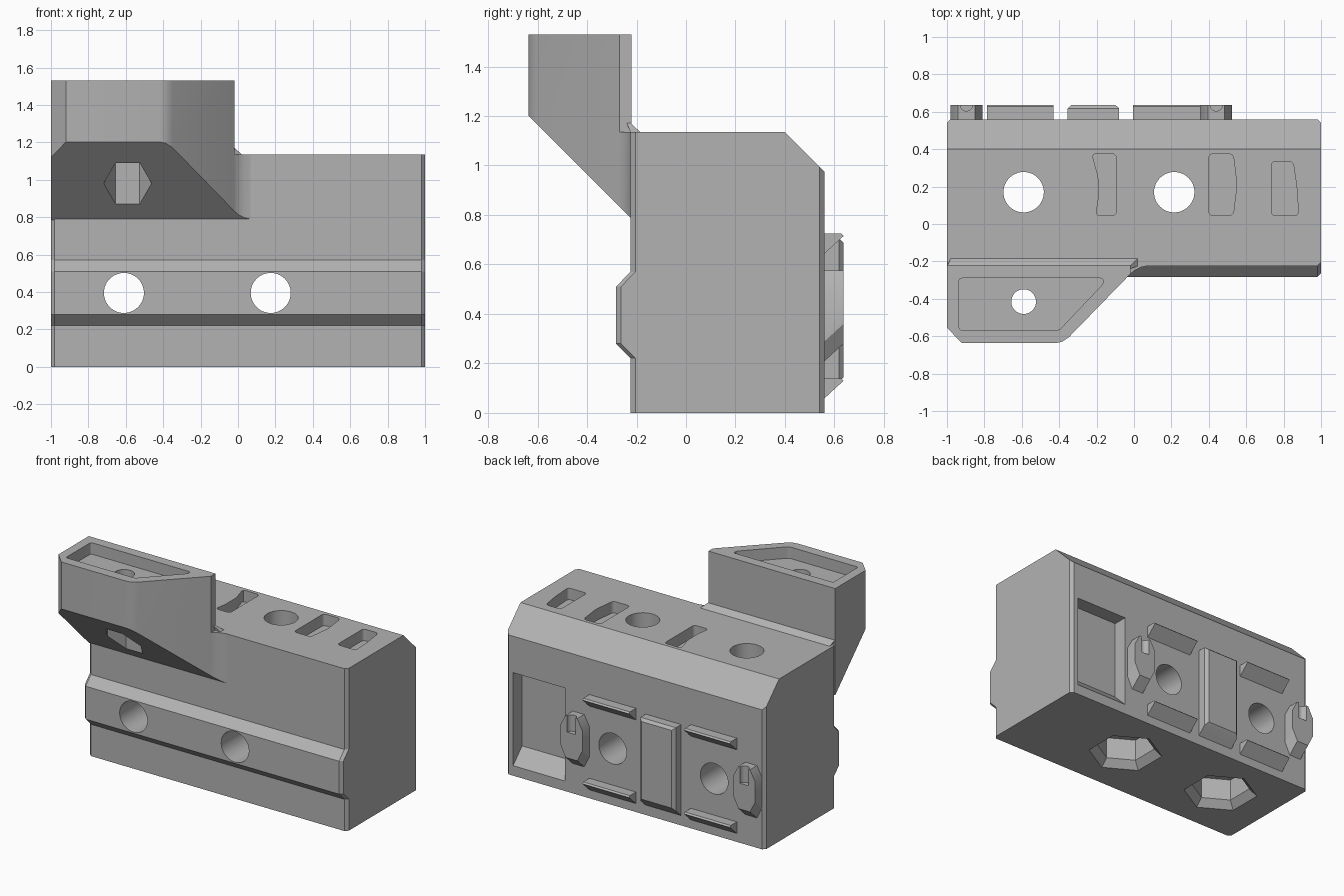
import bpy, bmesh, math
from mathutils import Vector

if "Cube" in bpy.data.objects:
    bpy.data.objects.remove(bpy.data.objects["Cube"])

GREY = (0.45, 0.45, 0.45, 1)
mat = bpy.data.materials.new("plain grey")
mat.use_nodes = True
mat.diffuse_color = GREY
mat.node_tree.nodes["Principled BSDF"].inputs["Base Color"].default_value = GREY


def loft(name, rings):
    """Closed solid through rings of equal point count."""
    bm = bmesh.new()
    loops = [[bm.verts.new(p) for p in ring] for ring in rings]
    n = len(loops[0])
    for a, b in zip(loops, loops[1:]):
        for i in range(n):
            j = (i + 1) % n
            bm.faces.new((a[i], a[j], b[j], b[i]))
    bm.faces.new(loops[0])
    bm.faces.new(loops[-1])
    bmesh.ops.recalc_face_normals(bm, faces=bm.faces)
    me = bpy.data.meshes.new(name)
    bm.to_mesh(me)
    bm.free()
    me.materials.append(mat)
    ob = bpy.data.objects.new(name, me)
    bpy.context.collection.objects.link(ob)
    return ob


def prism_z(name, pts, z0, z1):
    return loft(name, [[(x, y, z) for x, y in pts] for z in (z0, z1)])


def prism_x(name, pts, x0, x1):
    return loft(name, [[(x, y, z) for y, z in pts] for x in (x0, x1)])


def circle(cx, cy, r, n=48, turn=0.0):
    angles = [turn + math.tau * i / n for i in range(n)]
    return [(cx + r * math.cos(a), cy + r * math.sin(a)) for a in angles]


def rounded(pts, r, steps=4):
    """Round the corners of a polygon with short curves."""
    out = []
    for i, p in enumerate(pts):
        p = Vector(p)
        a = p + (Vector(pts[i - 1]) - p).normalized() * r
        b = p + (Vector(pts[(i + 1) % len(pts)]) - p).normalized() * r
        for k in range(steps + 1):
            t = k / steps
            q = a * (1 - t) ** 2 + p * 2 * t * (1 - t) + b * t * t
            out.append((q.x, q.y))
    return out


def cut(target, cutter):
    mod = target.modifiers.new("cut", "BOOLEAN")
    mod.operation, mod.solver, mod.object = "DIFFERENCE", "EXACT", cutter
    bpy.context.view_layer.objects.active = target
    bpy.ops.object.modifier_apply(modifier=mod.name)
    bpy.data.objects.remove(cutter)


# Main block: side profile with front rail and sloped rear top, chamfered ends
FRONT, BACK, TOP, C = -0.225, 0.56, 1.135, 0.02
profile = [(FRONT, 0), (BACK, 0), (BACK, 0.975), (0.4, TOP), (FRONT, TOP),
           (FRONT, 0.57), (-0.283, 0.51), (-0.283, 0.28), (FRONT, 0.222)]
inset = [(y + C, z) if y < 0 else (y - C, z + C) if z == 0.975
         else (y - C, z) if y == BACK else (y, z) for y, z in profile]
body = loft("main_block", [[(x, y, z) for y, z in p] for x, p in
                           ((-1, inset), (-1 + C, profile), (1 - C, profile), (1, inset))])

# Vertical bolt holes with tapered hexagonal nut pockets below
for x in (-0.59, 0.215):
    cut(body, prism_z("bolt_cut", circle(x, 0.17, 0.108), -0.1, 1.3))
    cut(body, loft("nut_cut", [[(px, py, z) for px, py in circle(x, 0.17, r, 6, math.pi / 2)]
                               for z, r in ((-0.02, 0.26), (0.05, 0.19), (0.2, 0.19))]))

# Cross holes from front to back
for x in (-0.61, 0.175):
    cut(body, loft("cross_cut", [[(px, y, pz) for px, pz in circle(x, 0.395, 0.107)]
                                 for y in (-0.5, 0.8)]))

# Shallow slots in the top
slots = [
    [(-0.205, 0.045), (-0.095, 0.045), (-0.095, 0.375), (-0.225, 0.375), (-0.19, 0.25), (-0.19, 0.13)],
    [(0.4, 0.045), (0.53, 0.045), (0.55, 0.21), (0.53, 0.375), (0.4, 0.375)],
    [(0.735, 0.045), (0.88, 0.045), (0.87, 0.2), (0.85, 0.335), (0.735, 0.335)],
]
for pts in slots:
    cut(body, prism_z("slot_cut", rounded(pts, 0.025), TOP - 0.08, 1.3))

# Rear window recess with sloped sill
cut(body, prism_x("window_cut", [(0.7, 0.72), (0.46, 0.72), (0.46, 0.17), (0.56, 0.07), (0.7, 0.07)],
                  0.545, 0.945))

# Overhanging arm, sliced from below at 45 degrees
slant = [(-0.42, -0.637), (-0.385, -0.63), (-0.35, -0.607), (-0.02, -0.268)]
nose = [(-1, -0.22), (-1, -0.555), (-0.92, -0.637)]
foot = [(0, -0.25), (0.035, -0.232), (0.08, -0.222), (0.08, -0.215)]


def slice_under(ob):
    bm = bmesh.new()
    bm.from_mesh(ob.data)
    res = bmesh.ops.bisect_plane(bm, geom=bm.verts[:] + bm.edges[:] + bm.faces[:],
                                 plane_co=(0, FRONT, 0.79), plane_no=(0, -1, -1), clear_outer=True)
    rim = [g for g in res["geom_cut"] if isinstance(g, bmesh.types.BMEdge)]
    bmesh.ops.holes_fill(bm, edges=rim)
    bmesh.ops.recalc_face_normals(bm, faces=bm.faces)
    bm.to_mesh(ob.data)
    bm.free()


arm = prism_z("arm", nose + slant + [(-0.02, -0.22)], 0.6, 1.53)
slice_under(arm)
flare = prism_z("arm_flare", [(-0.1, -0.215), (-0.1, -0.35)] + slant[3:] + foot, 0.6, TOP)
slice_under(flare)

# Arm pocket, screw hole and hexagonal nut recess
pocket = [(-0.935, -0.29), (-0.935, -0.567), (-0.4, -0.567), (-0.165, -0.32), (-0.165, -0.29)]
cut(arm, prism_z("pocket_cut", rounded(pocket, 0.015), 1.45, 1.7))
cut(arm, prism_z("screw_cut", circle(-0.59, -0.415, 0.066), 0.5, 1.6))
cut(arm, prism_z("hex_cut", circle(-0.59, -0.415, 0.128, 6), 0.5, 1.3))

# Small sloped skirt where the arm meets the top
skirt = loft("arm_skirt", [
    [(-1 + C, FRONT, TOP - 0.01), (0.02, FRONT, TOP - 0.01), (0.02, -0.185, TOP - 0.01), (-1 + C, -0.185, TOP - 0.01)],
    [(-1 + C, FRONT, TOP), (0.02, FRONT, TOP), (0.02, -0.185, TOP), (-1 + C, -0.185, TOP)],
    [(-1, -0.24, 1.172), (-0.02, -0.24, 1.172), (-0.02, -0.224, 1.172), (-1, -0.224, 1.172)]])

# Rear ribs: flat tops with 45 degree undersides
IN, OUT = BACK - 0.01, 0.637
parts = [body, arm, flare, skirt]
for side, x0, x1 in (("left", -0.005, 0.355), ("right", -0.785, -0.43)):
    for level, z in (("upper", 0.725), ("lower", 0.14)):
        parts.append(prism_x(f"{level}_{side}_rib",
                             [(IN, z), (OUT - 0.01, z), (OUT, z - 0.01), (IN, z - 0.09)], x0, x1))

# Tall rear pad with chamfered rim
parts.append(loft("rear_pad", [[(x, y, z) for x, z in ((a, lo), (b, lo), (b, hi), (a, hi))]
                               for y, a, b, lo, hi in ((IN, -0.355, -0.08, 0.06, 0.705),
                                                       (0.618, -0.355, -0.08, 0.122, 0.705),
                                                       (OUT, -0.335, -0.1, 0.145, 0.688))]))

# Mirrored rear clips: octagonal plates with a grooved neck
for side, s in (("left", 1), ("right", -1)):
    def outline(drop):
        half = [(0.045, 0.2 + drop), (0.085, 0.28 + drop), (0.085, 0.5), (0.045, 0.575)]
        return half + [(-u, v) for u, v in reversed(half)]
    cx = -0.228 + s * 0.668
    clip = loft(f"{side}_clip", [[(cx + u, y, v) for u, v in outline(d)]
                                 for y, d in ((IN, 0), (OUT, 0.08))])
    cut(clip, prism_z("groove_cut", circle(cx, OUT, 0.033, 24), 0.46, 0.7))
    parts.append(clip)

# Smooth the round walls, keep hard edges
for ob in parts:
    bpy.ops.object.select_all(action="DESELECT")
    ob.select_set(True)
    bpy.context.view_layer.objects.active = ob
    bpy.ops.object.shade_smooth_by_angle(angle=math.radians(30))
